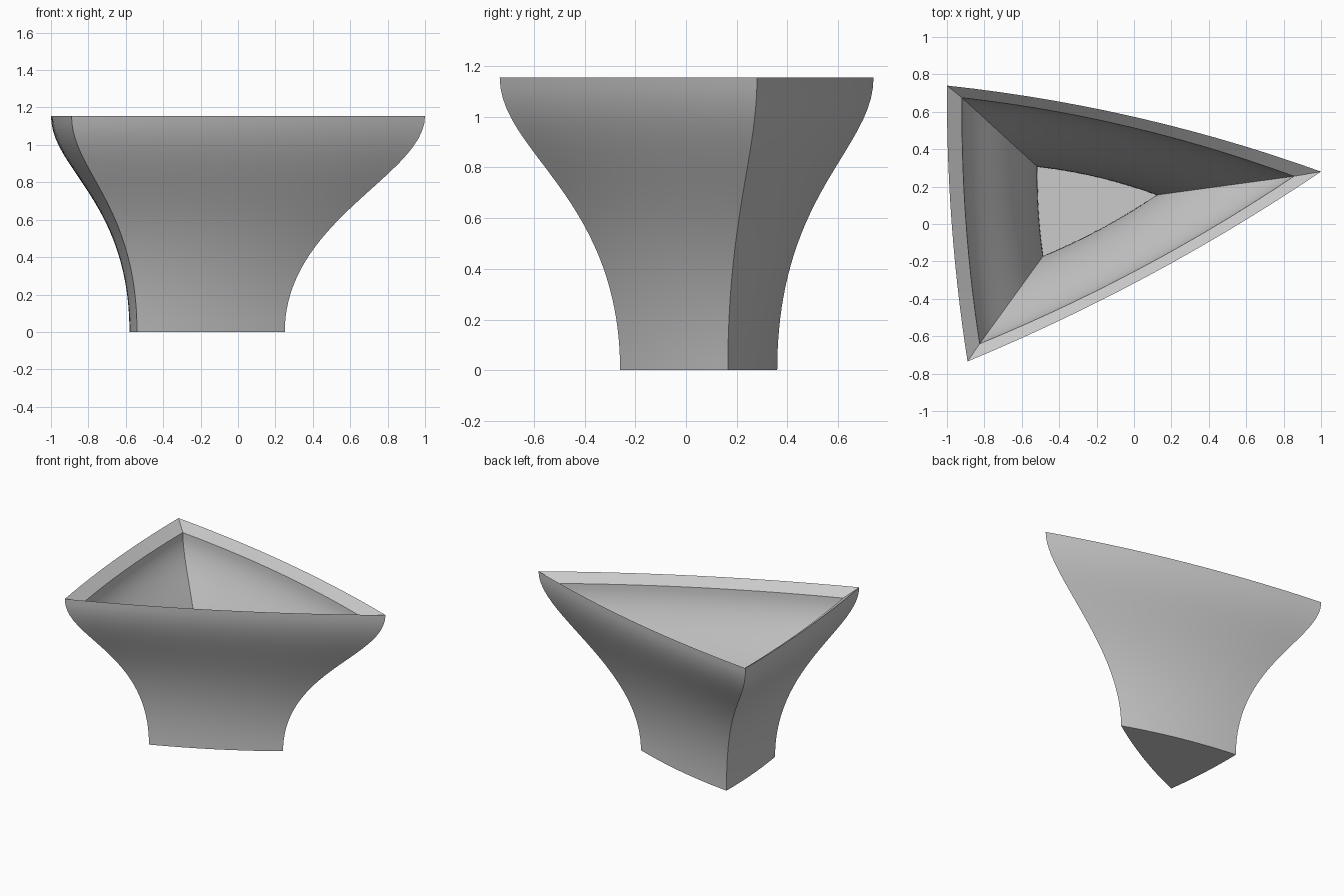
import bpy, bmesh
from mathutils import Vector

cube = bpy.data.objects.get("Cube")
if cube:
    bpy.data.objects.remove(cube, do_unlink=True)

HEIGHT = 1.155
LEVELS, SEGMENTS = 28, 14
FLOOR_Z, LIP_Z = 0.06, 1.095

# Corners run counterclockwise: back right, front right, left
OUTER_FOOT = [(-0.58, 0.36), (-0.54, -0.26), (0.25, 0.165)]
OUTER_RIM = [(-1.0, 0.74), (-0.89, -0.735), (1.0, 0.28)]
INNER_FOOT = [(-0.515, 0.305), (-0.485, -0.17), (0.12, 0.155)]
INNER_RIM = [(-0.92, 0.675), (-0.825, -0.64), (0.855, 0.255)]
FLARE = [(0.70, 0.87), (0.68, 0.86), (0.60, 0.84)]   # curve handles per corner
BULGE = [0.02, 0.025, 0.03]                          # outward bow per side


def flare(z, handles):
    """S-curve from foot to rim: solve the Bezier height, return its spread."""
    a, b = handles
    lo, hi = 0.0, 1.0
    for _ in range(30):
        t = (lo + hi) / 2
        u = 1 - t
        if 3*u*u*t*a + 3*u*t*t*b + t**3 * HEIGHT < z:
            lo = t
        else:
            hi = t
    return 3*t*t - 2*t**3


def ring(bm, foot, rim, f, z):
    """One three-sided section with gently bowed sides."""
    corners = [Vector(p).lerp(Vector(q), flare(f * HEIGHT, h))
               for p, q, h in zip(foot, rim, FLARE)]
    verts = []
    for i, p in enumerate(corners):
        q = corners[(i + 1) % 3]
        out = Vector((q.y - p.y, p.x - q.x)) * BULGE[i]
        for k in range(SEGMENTS):
            t = k / SEGMENTS
            v = p.lerp(q, t) + out * 4 * t * (1 - t)
            verts.append(bm.verts.new((v.x, v.y, z)))
    return verts


bm = bmesh.new()
steps = [k / LEVELS for k in range(LEVELS + 1)]
# Outside wall going up, then the sloped lip and the inside wall going down
rings = [ring(bm, OUTER_FOOT, OUTER_RIM, f, f * HEIGHT) for f in steps]
rings += [ring(bm, INNER_FOOT, INNER_RIM, f, FLOOR_Z + f * (LIP_Z - FLOOR_Z))
          for f in reversed(steps)]
for low, high in zip(rings, rings[1:]):
    for i in range(len(low)):
        j = (i + 1) % len(low)
        bm.faces.new((low[i], low[j], high[j], high[i]))
# Underside and inside floor
bm.faces.new(rings[0][::-1])
bm.faces.new(rings[-1])
bmesh.ops.recalc_face_normals(bm, faces=bm.faces)

mesh = bpy.data.meshes.new("flared_bowl")
bm.to_mesh(mesh)
bm.free()
bowl = bpy.data.objects.new("flared_bowl", mesh)
bpy.context.collection.objects.link(bowl)

# Plain grey finish
grey = bpy.data.materials.new("light_grey")
grey.use_nodes = True
colour = (0.6, 0.6, 0.6, 1)
grey.diffuse_color = colour
grey.node_tree.nodes["Principled BSDF"].inputs["Base Color"].default_value = colour
mesh.materials.append(grey)

bpy.ops.object.select_all(action='DESELECT')
bowl.select_set(True)
bpy.context.view_layer.objects.active = bowl
bpy.ops.object.shade_smooth_by_angle(angle=0.6)
